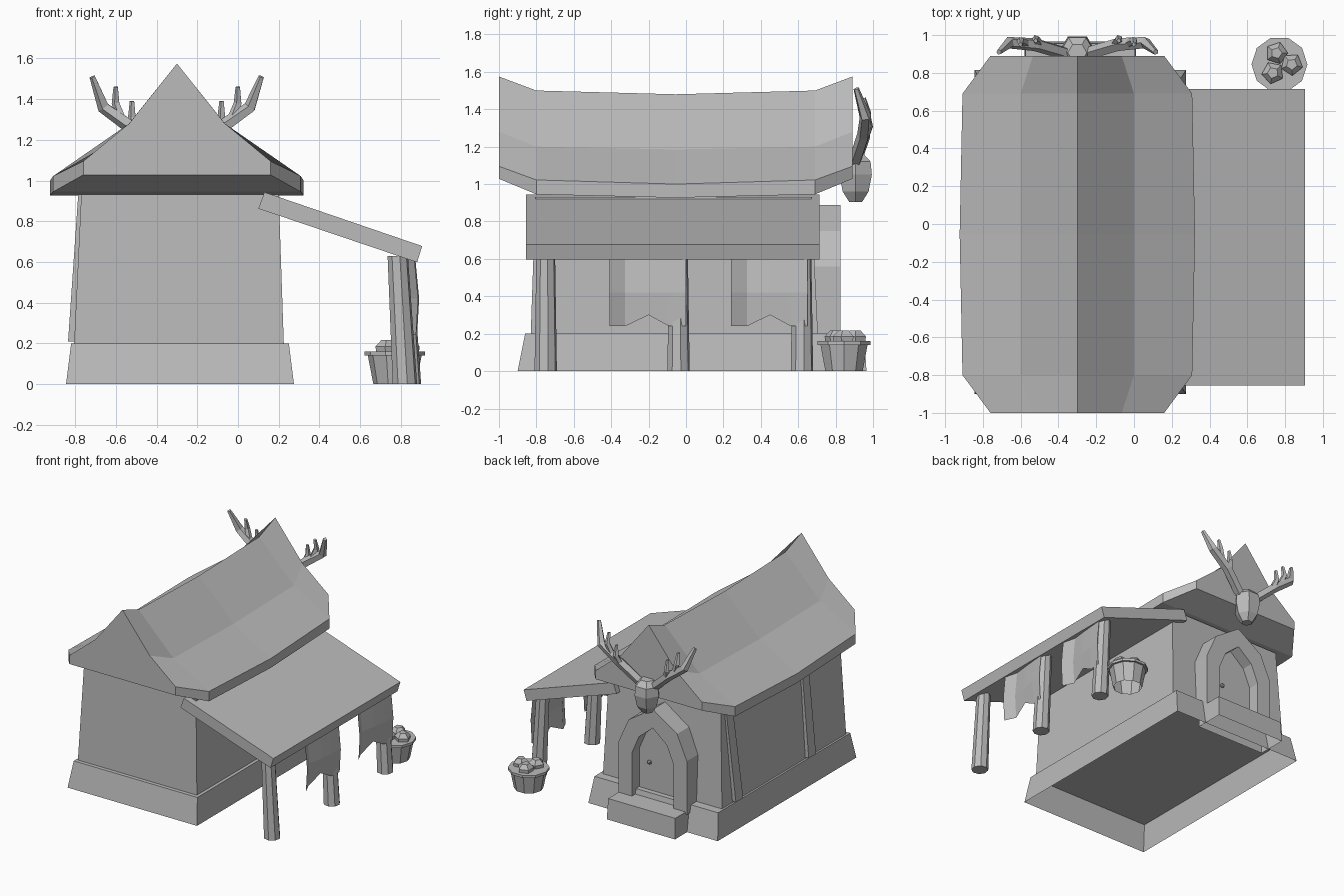
import bpy, bmesh
from math import cos, sin, pi
from mathutils import Vector

old = bpy.data.objects.get("Cube")
if old:
    bpy.data.objects.remove(old, do_unlink=True)

grey = bpy.data.materials.new("plain grey")
grey.use_nodes = True
COLOR = (0.5, 0.5, 0.5, 1)
grey.diffuse_color = COLOR
grey.node_tree.nodes["Principled BSDF"].inputs["Base Color"].default_value = COLOR

MID = -0.29   # centre line of the house
RIDGE = -0.3  # centre line of roof and trophy


def finish(name, bm):
    bmesh.ops.recalc_face_normals(bm, faces=bm.faces)
    mesh = bpy.data.meshes.new(name)
    bm.to_mesh(mesh)
    bm.free()
    mesh.materials.append(grey)
    obj = bpy.data.objects.new(name, mesh)
    bpy.context.collection.objects.link(obj)
    return obj


def loft(name, rings, start=True, end=True, closed=True):
    """Skin a row of equal rings, with optional end caps."""
    bm = bmesh.new()
    rows = [[bm.verts.new(p) for p in ring] for ring in rings]
    n = len(rows[0])
    for a, b in zip(rows, rows[1:]):
        for i in range(n if closed else n - 1):
            j = (i + 1) % n
            bm.faces.new((a[i], a[j], b[j], b[i]))
    if closed and start:
        bm.faces.new(rows[0])
    if closed and end:
        bm.faces.new(rows[-1])
    return finish(name, bm)


def rect(x0, x1, y0, y1, z):
    return [(x0, y0, z), (x1, y0, z), (x1, y1, z), (x0, y1, z)]


def prism(name, profile, y0, y1):
    return loft(name, [[(x, y, z) for x, z in profile] for y in (y0, y1)])


def disc(x, y, z, r, n, turn=0.0):
    return [(x + r * cos(2 * pi * i / n + turn), y + r * sin(2 * pi * i / n + turn), z)
            for i in range(n)]


def branch(name, points, radii, sides=5):
    """Tapered faceted tube along a path."""
    pts = [Vector(p) for p in points]
    rings = []
    for i, p in enumerate(pts):
        d = (pts[min(i + 1, len(pts) - 1)] - pts[max(i - 1, 0)]).normalized()
        u = d.cross(Vector((0, 1, 0))).normalized()
        v = d.cross(u)
        rings.append([p + radii[i] * (u * cos(2 * pi * k / sides) + v * sin(2 * pi * k / sides))
                      for k in range(sides)])
    return loft(name, rings)


# House body: open-bottomed plinth and tapered walls
loft("plinth", [rect(-0.845, 0.275, -0.9, 0.815, 0), rect(-0.82, 0.25, -0.86, 0.775, 0.2)], start=False)
loft("walls", [rect(-0.805, 0.225, -0.83, 0.705, 0.2), rect(-0.77, 0.2, -0.805, 0.67, 0.932)], start=False)

# Sagging roof with narrowed, raised ends
sections = [  # y, kink half width, eave half width, ridge z, kink z, eave top z, eave bottom z
    (-1.0, 0.235, 0.46, 1.575, 1.28, 1.095, 1.028),
    (-0.8, 0.3, 0.608, 1.5, 1.2, 1.022, 0.945),
    (-0.055, 0.3, 0.623, 1.48, 1.185, 1.0, 0.927),
    (0.69, 0.3, 0.608, 1.5, 1.2, 1.022, 0.945),
    (0.89, 0.235, 0.46, 1.575, 1.28, 1.095, 1.028),
]
roof = []
for y, kw, ew, rz, kz, ez, bz in sections:
    side = [(kw, kz), (ew, ez), (ew, bz)]
    outline = [(0, rz)] + side + [(-x, z) for x, z in reversed(side)]
    roof.append([(RIDGE + x, y, z) for x, z in outline])
loft("roof", roof)

# Lean-to roof with its posts
prism("lean_to_roof", [(0.13, 0.943), (0.905, 0.678), (0.88, 0.598), (0.1, 0.862)], -0.855, 0.715)
for i, (y, x) in enumerate([(-0.75, 0.82), (-0.04, 0.84), (0.62, 0.84)]):
    loft(f"lean_to_post_{i + 1}",
         [disc(x, y, 0, 0.061, 8, 0.2), disc(x - 0.035, y, 0.63, 0.051, 8, 0.2)])

# Ragged hanging cloths
for i, y0 in enumerate((-0.41, 0.24)):
    hem = [(0, 0.88, 0.24), (0.085, 0.84, 0.24), (0.21, 0.86, 0.3), (0.32, 0.875, 0.24), (0.41, 0.885, 0.24)]
    rows = [[(x - 0.015, y0 + dy, 0.63) for dy, x, z in hem],
            [(x + 0.005, y0 + dy, 0.42) for dy, x, z in hem],
            [(x - 0.005, y0 + dy, z) for dy, x, z in hem]]
    loft(f"hanging_cloth_{i + 1}", rows, closed=False)

# Trim boards on the right wall, slightly crooked
for i, (low, high) in enumerate([(0.53, 0.585), (-0.37, -0.35)]):
    loft(f"wall_board_{i + 1}", [rect(-0.835, -0.79, low - 0.045, low + 0.045, 0.21),
                                 rect(-0.785, -0.755, high - 0.04, high + 0.04, 0.932)])

# Back doorway: pointed arch frame, door, knob and step
def arch(half, spring, shoulder, shoulder_z, apex):
    right = [(half, 0.14), (half, spring), (shoulder, shoulder_z)]
    return [(MID + x, z) for x, z in right + [(0, apex)] + [(-x, z) for x, z in reversed(right)]]

outer = arch(0.295, 0.56, 0.21, 0.75, 0.888)
inner = arch(0.18, 0.5, 0.12, 0.64, 0.74)
prism("door_frame", outer + inner[::-1], 0.66, 0.825)
prism("door", inner, 0.66, 0.735)
bm = bmesh.new()
bmesh.ops.create_icosphere(bm, subdivisions=1, radius=0.018)
bmesh.ops.translate(bm, verts=bm.verts, vec=(MID + 0.085, 0.745, 0.42))
finish("door_knob", bm)
loft("door_step", [rect(MID - 0.29, MID + 0.3, 0.74, 0.965, 0),
                   rect(MID - 0.285, MID + 0.295, 0.74, 0.955, 0.16)], start=False)

# Trophy skull over the door
loft("trophy_skull", [disc(RIDGE, 0.907, z, r, 6) for z, r in
                      [(0.905, 0.04), (0.96, 0.08), (1.05, 0.1), (1.12, 0.092), (1.16, 0.05)]])

# Antlers, mirrored about the ridge line
tubes = [
    ("antler", [(0.05, 0.9, 1.11), (0.22, 0.95, 1.26), (0.36, 0.96, 1.36), (0.415, 0.91, 1.51)],
     (0.035, 0.036, 0.032, 0.015)),
    ("antler_outer_tine", [(0.27, 0.955, 1.3), (0.3, 0.97, 1.38), (0.3, 0.95, 1.46)], (0.024, 0.021, 0.012)),
    ("antler_inner_tine", [(0.2, 0.95, 1.24), (0.22, 0.98, 1.31), (0.22, 0.97, 1.39)], (0.024, 0.021, 0.012)),
]
for side, word in ((1, "left"), (-1, "right")):
    for name, path, radii in tubes:
        branch(f"{word}_{name}", [(RIDGE + side * x, y, z) for x, y, z in path], radii)

# Basket with a rim and its contents
BX, BY = 0.77, 0.845
loft("basket", [disc(BX, BY, 0, 0.105, 10), disc(BX, BY, 0.14, 0.132, 10)], start=False, end=False)
loft("basket_rim", [disc(BX, BY, 0.14, 0.132, 10), disc(BX, BY, 0.14, 0.148, 10),
                    disc(BX, BY, 0.16, 0.148, 10)], start=False)
for i, (x, y) in enumerate([(0.755, 0.905), (0.835, 0.845), (0.735, 0.8)]):
    loft(f"basket_lump_{i + 1}", [disc(x, y, 0.15, 0.055, 5, i), disc(x, y, 0.185, 0.06, 5, i),
                                  disc(x, y, 0.217, 0.03, 5, i)], start=False)
